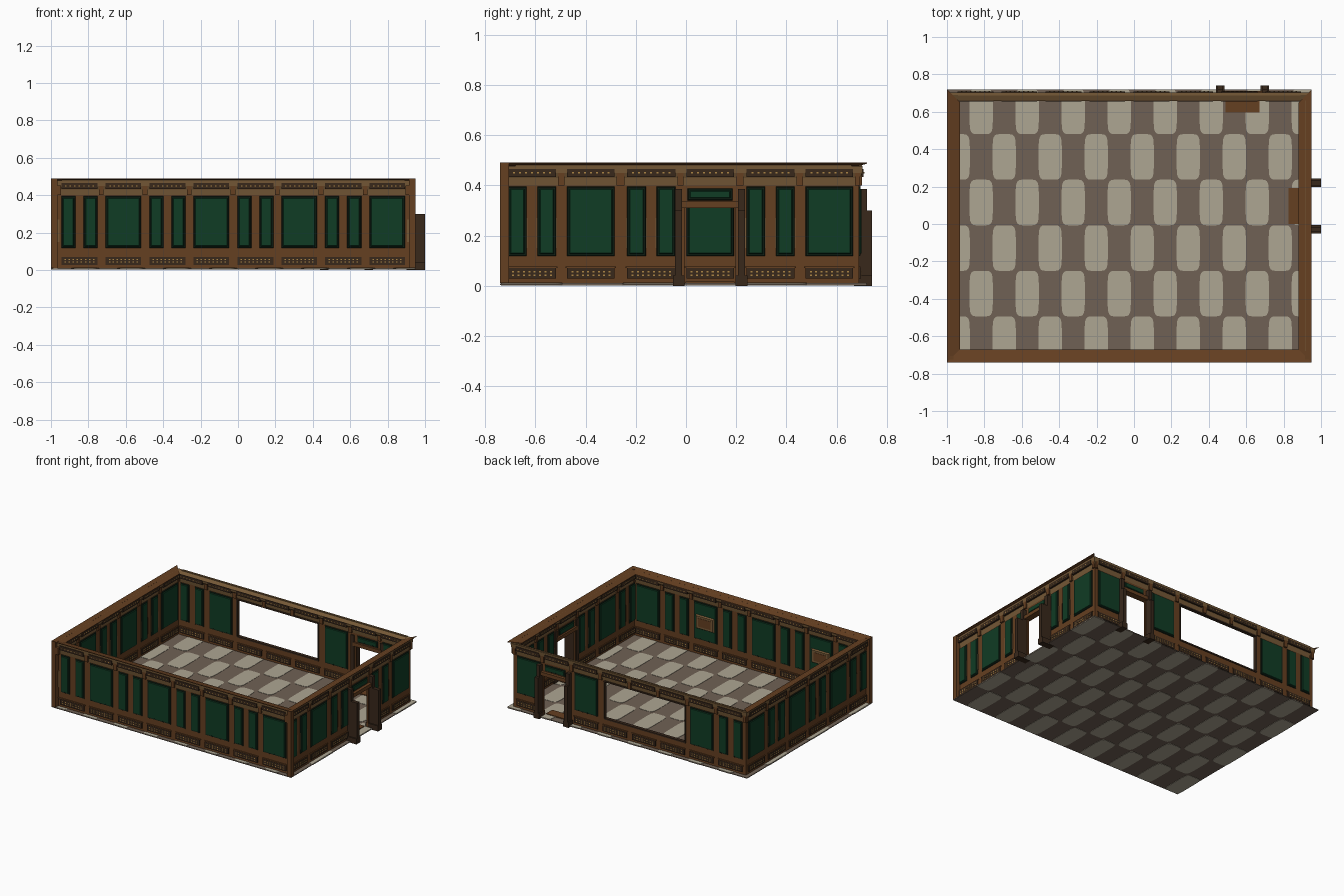
import bpy, bmesh, math

cube = bpy.data.objects.get("Cube")
if cube:
    bpy.data.objects.remove(cube)


def material(name, r, g, b):
    m = bpy.data.materials.new(name)
    m.use_nodes = True
    m.diffuse_color = (r, g, b, 1)
    m.node_tree.nodes["Principled BSDF"].inputs["Base Color"].default_value = (r, g, b, 1)
    return m


WOOD = material("warm wood", .13, .05, .015)
DARK = material("dark wood", .04, .021, .011)
OLIVE = material("olive wood", .18, .10, .038)
GREEN = material("deep green", .005, .045, .018)
SHADE = material("green edge", .006, .016, .008)
GOLD = material("gold", .42, .24, .06)
STONE = material("brown stone", .16, .12, .09)
PALE = material("pale stone", .42, .38, .29)

# Outer limits of the room
X0, X1, Y0, Y1 = -1.0, .95, -.74, .72
parts = {}


def part(name, mat):
    return parts.setdefault(name, (bmesh.new(), mat))[0]


def place(side, u, d, z):
    """Point at u along a wall, d inward from the room's outer limit."""
    return {"front": (u, Y0 + d, z), "back": (u, Y1 - d, z),
            "left": (X0 + d, u, z), "right": (X1 - d, u, z)}[side]


def loft(bm, a, b):
    """Solid between two matching outlines."""
    va, vb = [bm.verts.new(p) for p in a], [bm.verts.new(p) for p in b]
    bm.faces.new(va)
    bm.faces.new(vb[::-1])
    for i in range(len(va)):
        j = (i + 1) % len(va)
        bm.faces.new((va[j], va[i], vb[i], vb[j]))


def prism(name, mat, side, profile, u0, u1, mitre=0):
    loft(part(name, mat),
         [place(side, u0 + mitre * d, d, z) for d, z in profile],
         [place(side, u1 - mitre * d, d, z) for d, z in profile])


def box(name, mat, side, u0, u1, d0, d1, z0, z1):
    prism(name, mat, side, [(d0, z0), (d1, z0), (d1, z1), (d0, z1)], u0, u1)


def raised(name, mat, side, u0, u1, z0, z1, d0, d1, inset):
    """Panel with sloping edges, from depth d0 to d1."""
    def ring(d, k):
        return [place(side, u, d, z) for u, z in
                ((u0 + k, z0 + k), (u1 - k, z0 + k), (u1 - k, z1 - k), (u0 + k, z1 - k))]
    loft(part(name, mat), ring(d0, 0), ring(d1, inset))


def panel(side, u0, u1, z0, z1):
    """Green panel with a dark edge on both faces of a wall."""
    for base, step in ((.03, -1), (.042, 1)):
        raised(side + "_panel_edges", SHADE, side, u0, u1, z0, z1,
               base, base + step * .005, .003)
        raised(side + "_panels", GREEN, side, u0 + .006, u1 - .006, z0 + .006, z1 - .006,
               base, base + step * .010, .006)


def studded_box(side, u0, u1, z0, z1, d0, d1, rows, count):
    """Dark box with gold studs on both faces."""
    box(side + "_trim_boxes", DARK, side, u0, u1, d0, d1, z0, z1)
    for r in range(rows):
        z = z0 + (z1 - z0) * (r + 1) / (rows + 1)
        for i in range(count):
            u = u0 + (u1 - u0) * (i + 1) / (count + 1)
            box(side + "_studs", GOLD, side, u - .004, u + .004, d0 - .002, d1 + .002,
                z - .003, z + .003)


def sheet(side, u0, u1, openings):
    """Wall sheet with rectangular openings."""
    name, at = side + "_wall", u0
    for a, b, low, high in openings:
        box(name, WOOD, side, at, a, .03, .042, .01, .47)
        if low > .02:
            box(name, WOOD, side, a, b, .03, .042, .01, low)
        box(name, WOOD, side, a, b, .03, .042, high, .47)
        at = b
    box(name, WOOD, side, at, u1, .03, .042, .01, .47)


WINDOW = (-.48, .18, .12, .395)
BACK_DOOR = (.484, .677, .01, .31)
SIDE_DOOR = (-.006, .198, .01, .31)
SLOTS = ((0, .075), (.118, .193), (.236, .426))
CROWN = [(.03, .40), (.026, .43), (.018, .45), (.016, .478), (.03, .478),
         (.062, .464), (.06, .45), (.046, .43), (.042, .40)]

# side, limits along the wall, first panel, module length, module count, openings
WALLS = (("front", X0, X1, -.944, .47, 4, []),
         ("back", X0, X1, -.944, .47, 4, [WINDOW, BACK_DOOR]),
         ("left", Y0, Y1, -.71, .475, 3, []),
         ("right", Y0, Y1, -.71, .475, 3, [SIDE_DOOR]))

for side, lo, hi, start, step, count, openings in WALLS:
    sheet(side, lo + .03, hi - .03, openings)
    for k in range(count):
        s = start + k * step
        for i, (a, b) in enumerate(SLOTS):
            a, b = a + s, b + s
            if not any(a < o[1] - .01 and b > o[0] + .01 for o in openings):
                panel(side, a, b, .118, .395)
                if i < 2 and side in ("left", "right"):
                    for u in (a - .004, b):
                        box(side + "_carvings", OLIVE, side, u, u + .004, .026, .046, .15, .27)
        # Studded boxes below and above each panel group
        for a, b in ((s, s + .193), (s + .236, s + .426)):
            if not any(o[2] < .1 and a < o[1] - .01 and b > o[0] + .01 for o in openings):
                studded_box(side, a, b, .028, .07, .022, .05, 2, 8)
                box(side + "_base_ledges", WOOD, side, a - .006, b + .006, .024, .048, .07, .076)
            studded_box(side, a, b, .434, .465, .012, .064, 1, 7)
            for u in (a - .03, b + .008):
                box(side + "_corbels", WOOD, side, u, u + .02, .018, .054, .40, .452)
    # Cornice
    prism(side + "_cornice", OLIVE, side, CROWN, lo, hi, 1)
    box(side + "_cornice_top", OLIVE, side, lo + .06, hi - .06, .018, .032, .474, .482)
    # Sloping rim, open at the back
    if side != "back":
        prism(side + "_rim", WOOD, side, [(0, .486), (0, .49), (.07, .472), (.07, .468)],
              lo, hi, 1)

# Front corner posts
for name, a in (("left_corner_post", X1 - .035), ("right_corner_post", X0)):
    box(name, WOOD, "front", a, a + .035, 0, .035, .01, .486)

# Window surround
for z in (WINDOW[2], WINDOW[3]):
    box("window_surround", DARK, "back", WINDOW[0], WINDOW[1], .024, .048, z - .005, z + .005)
for u in WINDOW[:2]:
    box("window_surround", DARK, "back", u - .005, u + .005, .024, .048, WINDOW[2], WINDOW[3])

# Doorways with side posts, lintel, upper panel and threshold
for side, door, out in (("right", SIDE_DOOR, -.05), ("back", BACK_DOOR, -.02)):
    a, b, low, top = door
    panel(side, a + .012, b - .012, .34, .388)
    box(side + "_door_lintel", WOOD, side, a - .02, b + .02, .008, .055, top, .336)
    for u0, u1 in ((a - .046, a), (b, b + .046)):
        mid = (u0 + u1) / 2
        box(side + "_door_posts", DARK, side, mid - .014, mid + .014, out, .05, .04, .30)
        box(side + "_door_posts", DARK, side, u0, u1, out, .05, 0, .04)
        box(side + "_door_jambs", DARK, side, mid - .014, mid + .014, 0, .05, .30, .385)
    box(side + "_threshold", WOOD, side, a + .005, b - .005, .055, .125, .008, .016)

# Pictures on the inside of the front wall
for u in (.325, -.615):
    raised("picture_frames", OLIVE, "front", u - .075, u + .075, .2, .305, .05, .062, .008)
    box("picture_canvases", WOOD, "front", u - .05, u + .05, .06, .064, .222, .283)

# Floor slab and rounded pale tiles set through it
floor = part("floor", STONE)
loft(floor, [(x, y, .004) for x, y in ((X0, Y0), (X1, Y0), (X1, Y1), (X0, Y1))],
     [(x, y, .009) for x, y in ((X0, Y0), (X1, Y0), (X1, Y1), (X0, Y1))])
tiles = part("floor_tiles", PALE)
for row in range(6):
    cy = .602 - .2435 * row
    for col in range(8):
        cx = -.94 + .246 * col + (.123 if row % 2 == 0 else 0)
        ring = []
        for i in range(28):
            t = 2 * math.pi * (i + .5) / 28
            c, s = math.cos(t), math.sin(t)
            x = cx + .062 * math.copysign(abs(c) ** .35, c)
            y = cy + .122 * math.copysign(abs(s) ** .35, s)
            ring.append((min(max(x, X0), X1), min(max(y, Y0), Y1)))
        loft(tiles, [(x, y, .002) for x, y in ring], [(x, y, .011) for x, y in ring])

for name, (bm, mat) in parts.items():
    bmesh.ops.dissolve_degenerate(bm, dist=.00001, edges=bm.edges)
    bmesh.ops.recalc_face_normals(bm, faces=bm.faces)
    mesh = bpy.data.meshes.new(name)
    bm.to_mesh(mesh)
    bm.free()
    mesh.materials.append(mat)
    bpy.context.scene.collection.objects.link(bpy.data.objects.new(name, mesh))
